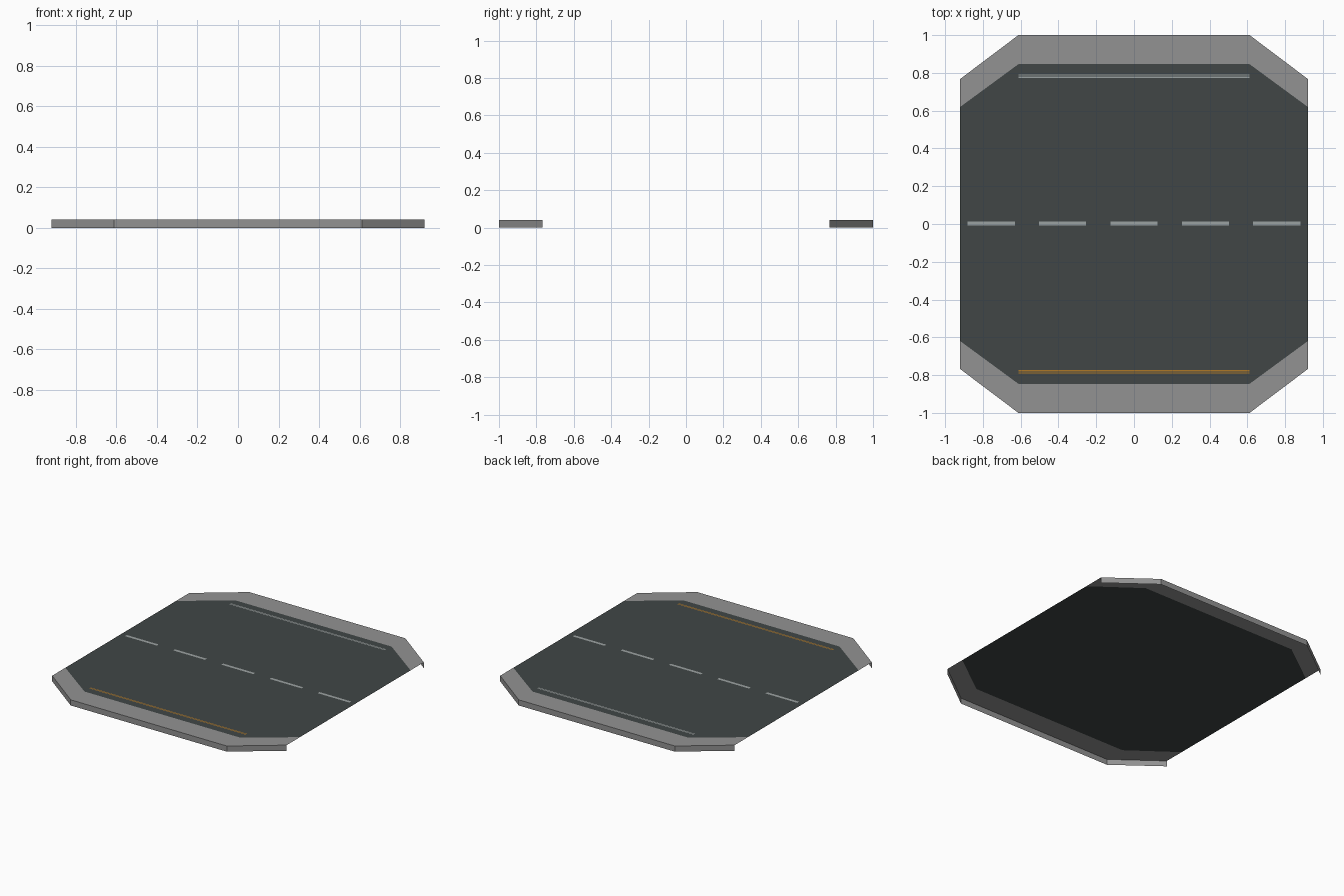
import bpy

if "Cube" in bpy.data.objects:
    bpy.data.objects.remove(bpy.data.objects["Cube"])

TOP = 0.04      # height of the walking and driving surface
HX, KX = 0.92, 0.612   # half width, start of corner chamfer


def material(name, rgb):
    m = bpy.data.materials.new(name)
    m.diffuse_color = (*rgb, 1)
    m.use_nodes = True
    m.node_tree.nodes["Principled BSDF"].inputs["Base Color"].default_value = m.diffuse_color
    return m


grey = material("pavement grey", (0.29, 0.29, 0.29))
asphalt = material("asphalt", (0.052, 0.062, 0.061))
white = material("faded white", (0.33, 0.36, 0.36))
orange = material("line orange", (0.43, 0.19, 0.02))


def mesh_object(name, verts, faces, mat):
    me = bpy.data.meshes.new(name)
    me.from_pydata(verts, [], faces)
    me.materials.append(mat)
    ob = bpy.data.objects.new(name, me)
    bpy.context.collection.objects.link(ob)
    return ob


def plate(name, x, y, w, d, mat):
    z = TOP + 0.0008
    v = [(x + sx * w / 2, y + sy * d / 2, z)
         for sx, sy in ((-1, -1), (1, -1), (1, 1), (-1, 1))]
    return mesh_object(name, v, [(0, 1, 2, 3)], mat)


# Profiles run from left to right along the back edge
outer = [(-HX, 0.768), (-KX, 1.0), (KX, 1.0), (HX, 0.768)]
inner = [(-HX, 0.62), (-KX, 0.846), (KX, 0.846), (HX, 0.62)]

# Road surface
road = inner[::-1] + [(x, -y) for x, y in inner]
mesh_object("road_surface", [(x, y, TOP) for x, y in road], [tuple(range(8))], asphalt)

# Pavements: flat top with a kerb wall hanging down on the outside
for side, s in (("back", 1), ("front", -1)):
    verts = ([(s * x, s * y, TOP) for x, y in inner]
             + [(s * x, s * y, TOP) for x, y in outer]
             + [(s * x, s * y, 0) for x, y in outer])
    faces = []
    for i in range(3):
        faces.append((i, i + 1, i + 5, i + 4))
        faces.append((i + 4, i + 5, i + 9, i + 8))
    mesh_object(side + "_pavement", verts, faces, grey)

# Centre dashes
for i in range(5):
    plate(f"centre_dash_{i + 1}", (i - 2) * 0.378, 0.002, 0.25, 0.021, white)

# Double edge lines
for side, s, mat in (("white", 1, white), ("orange", -1, orange)):
    for j, y in enumerate((0.777, 0.788)):
        plate(f"{side}_edge_line_{j + 1}", 0, s * y, 2 * KX, 0.006, mat)
